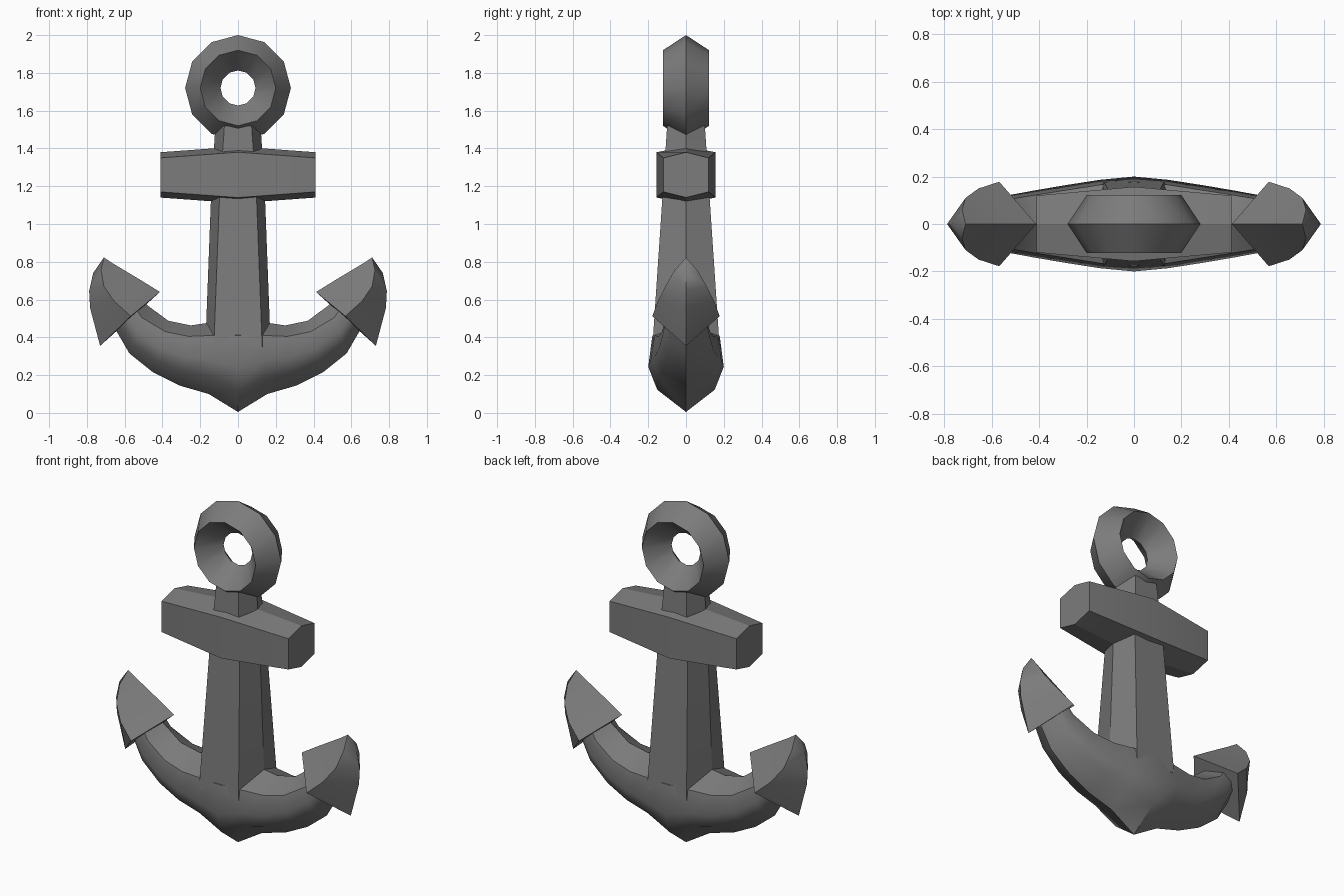
import bpy, bmesh, math

if "Cube" in bpy.data.objects:
    bpy.data.objects.remove(bpy.data.objects["Cube"])

iron = bpy.data.materials.new("dark grey iron")
iron.diffuse_color = (0.2, 0.2, 0.2, 1)
iron.use_nodes = True
iron.node_tree.nodes["Principled BSDF"].inputs["Base Color"].default_value = iron.diffuse_color


def loft(name, sections, closed=False, angle=None):
    """Skin a list of equal-length point loops; a one-point section is a tip."""
    bm = bmesh.new()
    rows = [[bm.verts.new(p) for p in s] for s in sections]
    pairs = list(zip(rows, rows[1:])) + ([(rows[-1], rows[0])] if closed else [])
    for a, b in pairs:
        n = len(a)
        for i in range(n):
            j = (i + 1) % n
            if len(b) == 1:
                bm.faces.new((a[i], a[j], b[0]))
            else:
                bm.faces.new((a[i], a[j], b[j], b[i]))
    if not closed:
        for r in (rows[0], rows[-1]):
            if len(r) > 2:
                bm.faces.new(r)
    bmesh.ops.recalc_face_normals(bm, faces=bm.faces)
    me = bpy.data.meshes.new(name)
    bm.to_mesh(me)
    bm.free()
    me.materials.append(iron)
    ob = bpy.data.objects.new(name, me)
    bpy.context.collection.objects.link(ob)
    if angle:
        bpy.ops.object.select_all(action='DESELECT')
        ob.select_set(True)
        bpy.context.view_layer.objects.active = ob
        bpy.ops.object.shade_smooth_by_angle(angle=math.radians(angle))
    return ob


# Ring: diamond section swept round twelve sides
ring = []
for k in range(12):
    a = k * math.tau / 12
    ring.append([(r * math.sin(a), y, 1.72 + r * math.cos(a))
                 for r, y in ((0.28, 0), (0.2, -0.122), (0.093, 0), (0.2, 0.122))])
loft("ring", ring, closed=True, angle=31)


# Shank: tapered six-sided post, running up through the crossbar as the neck
def shank_section(z, side, fx, fy):
    return [(-fx, -fy, z), (fx, -fy, z), (side, 0, z), (fx, fy, z), (-fx, fy, z), (-side, 0, z)]


loft("shank", [shank_section(0.35, 0.173, 0.128, 0.178),
               shank_section(1.14, 0.143, 0.098, 0.125),
               shank_section(1.52, 0.12, 0.072, 0.1)], angle=20)


# Crossbar: six-sided bar, thickest in the middle
def bar_section(x, y, ridge, edge):
    c = 1.26
    return [(x, 0, c + ridge), (x, y, c + edge), (x, y, c - edge),
            (x, 0, c - ridge), (x, -y, c - edge), (x, -y, c + edge)]


loft("crossbar", [bar_section(-0.41, 0.12, 0.12, 0.09),
                  bar_section(0, 0.157, 0.15, 0.12),
                  bar_section(0.41, 0.12, 0.12, 0.09)], angle=20)

# Curved arms: (top ridge x,z), (shoulder x,z), (keel x,z), half width
stations = [((0, 0.48), (0, 0.41), (0, 0.005), 0.2),
            ((0.17, 0.475), (0.14, 0.41), (0.155, 0.1), 0.186),
            ((0.25, 0.463), (0.26, 0.405), (0.31, 0.145), 0.165),
            ((0.37, 0.488), (0.385, 0.43), (0.45, 0.215), 0.143),
            ((0.48, 0.57), (0.51, 0.505), (0.575, 0.315), 0.12),
            ((0.56, 0.66), (0.58, 0.61), (0.665, 0.47), 0.1)]


def arm_section(st, s):
    top, sh, keel, w = st
    half = [(sh[0] + (keel[0] - sh[0]) * t, w * k, sh[1] + (keel[1] - sh[1]) * t)
            for t, k in ((0, 0.89), (0.41, 1), (0.71, 0.76))]
    loop = ([(top[0], 0, top[1])] + half + [(keel[0], 0, keel[1])]
            + [(x, -y, z) for x, y, z in reversed(half)])
    return [(s * x, y, z) for x, y, z in loop]


loft("arms", [arm_section(st, -1) for st in reversed(stations[1:])]
     + [arm_section(st, 1) for st in stations], angle=42)

# Flukes: inner edge (x,z), side corner (x,y,z), outer curve (x,z), closing to a tip
levels = [((0.413, 0.64), (0.568, 0.178, 0.512), (0.73, 0.355)),
          ((0.51, 0.70), (0.655, 0.15, 0.59), (0.783, 0.555)),
          ((0.59, 0.748), (0.71, 0.11, 0.67), (0.788, 0.645)),
          ((0.66, 0.79), (0.725, 0.06, 0.755), (0.767, 0.74))]
for s, side in ((-1, "left"), (1, "right")):
    secs = [[(s * i[0], 0, i[1]), (s * m[0], m[1], m[2]),
             (s * o[0], 0, o[1]), (s * m[0], -m[1], m[2])] for i, m, o in levels]
    loft(side + "_fluke", secs + [[(s * 0.71, 0, 0.823)]], angle=50)
